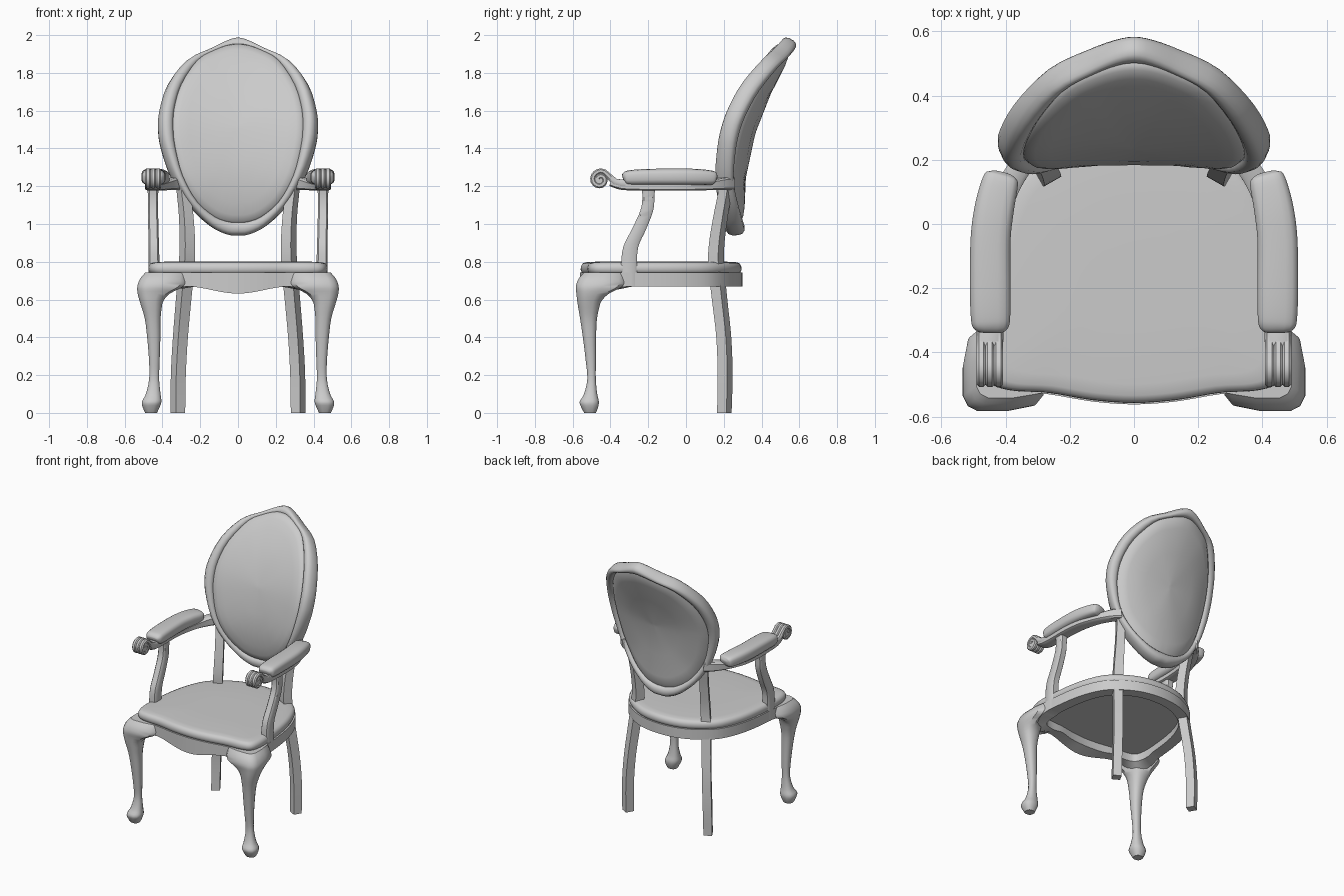
import bpy, bmesh, math
from mathutils import Vector

if "Cube" in bpy.data.objects:
    bpy.data.objects.remove(bpy.data.objects["Cube"])

grey = bpy.data.materials.new("plain grey")
grey.diffuse_color = (0.6, 0.6, 0.6, 1)
grey.use_nodes = True
grey.node_tree.nodes["Principled BSDF"].inputs["Base Color"].default_value = grey.diffuse_color


def spline(pts, n=4, closed=False):
    """Catmull-Rom resampling of tuples of any length."""
    m, out = len(pts), []
    get = (lambda i: pts[i % m]) if closed else (lambda i: pts[max(0, min(m - 1, i))])
    for i in range(m if closed else m - 1):
        for s in range(n):
            t = s / n
            out.append(tuple(0.5 * (2 * b + (c - a) * t + (2 * a - 5 * b + 4 * c - d) * t * t
                                    + (3 * b - a - 3 * c + d) * t ** 3)
                             for a, b, c, d in zip(get(i - 1), get(i), get(i + 1), get(i + 2))))
    return out if closed else out + [tuple(pts[-1])]


def section(sides, power):
    """Superellipse with unit half sizes: power 1 is round, lower is squarer."""
    pts = []
    for i in range(sides):
        a = math.tau * (i + 0.5) / sides
        c, s = math.cos(a), math.sin(a)
        pts.append((math.copysign(abs(c) ** power, c), math.copysign(abs(s) ** power, s)))
    return pts


def loft(name, rings, loop=False, caps=True, mirror=False, angle=40):
    """Skin a list of equal rings, optionally mirrored across x."""
    bm = bmesh.new()
    vs = [[bm.verts.new(p) for p in r] for r in rings]
    n = len(vs[0])
    for i in range(len(vs) if loop else len(vs) - 1):
        a, b = vs[i], vs[(i + 1) % len(vs)]
        for j in range(n):
            k = (j + 1) % n
            bm.faces.new((a[j], a[k], b[k], b[j]))
    if caps and not loop:
        bm.faces.new(vs[0])
        bm.faces.new(vs[-1])
    if mirror:
        copy = bmesh.ops.duplicate(bm, geom=bm.verts[:] + bm.edges[:] + bm.faces[:])["geom"]
        for v in copy:
            if isinstance(v, bmesh.types.BMVert):
                v.co.x *= -1
    bmesh.ops.recalc_face_normals(bm, faces=bm.faces)
    me = bpy.data.meshes.new(name)
    bm.to_mesh(me)
    bm.free()
    ob = bpy.data.objects.new(name, me)
    bpy.context.collection.objects.link(ob)
    me.materials.append(grey)
    bpy.context.view_layer.objects.active = ob
    ob.select_set(True)
    bpy.ops.object.shade_smooth_by_angle(angle=math.radians(angle))
    ob.select_set(False)
    return ob


def upright(name, rows, sec, n=4):
    """Leg or post from rows of (z, x, y, half x, half y, wing); wings spread along the rail."""
    rings = []
    for z, x, y, hx, hy, *wing in spline(rows, n):
        w = max(0, wing[0]) if wing else 0
        ring = []
        for u, v in sec:
            dx = -w * min(1, -1.2 * u) if u < 0 and v < 0 else 0
            dy = w * min(1, 1.2 * v) if u > 0 and v > 0 else 0
            ring.append((x + hx * u + dx, y + hy * v + dy, z))
        rings.append(ring)
    return loft(name, rings, mirror=True)


def sweep(name, rows, sec, n=4, side=None, mirror=True):
    """Bar along rows of (x, y, z, half width, half height)."""
    pts = spline(rows, n)
    rings = []
    for i, p in enumerate(pts):
        t = Vector(pts[min(i + 1, len(pts) - 1)][:3]) - Vector(pts[max(i - 1, 0)][:3])
        t.normalize()
        s = side or t.cross(Vector((0, 0, 1))).normalized()
        w = s.cross(t)
        rings.append([Vector(p[:3]) + s * p[3] * u + w * p[4] * v for u, v in sec])
    return loft(name, rings, mirror=mirror)


def both_sides(half):
    """Half outline starting and ending on x = 0 to a full closed outline."""
    return half + [(-x, y) for x, y in half[-2:0:-1]]


# ---- Oval back: bowed and leaning surface ----
LEAN = spline([(0.9, 0.27), (1.1, 0.26), (1.25, 0.265), (1.5, 0.32), (1.7, 0.397),
               (1.85, 0.475), (1.97, 0.545), (2.03, 0.58)], 6)


def lean(z):
    for (a, ya), (b, yb) in zip(LEAN, LEAN[1:]):
        if z <= b:
            return ya + (yb - ya) * (z - a) / (b - a)
    return LEAN[-1][1]


def on_back(x, z, off=0.0):
    nrm = Vector((1.1 * x, 1, -(lean(z + .03) - lean(z - .03)) / .06)).normalized()
    return Vector((x, lean(z) - 0.55 * x * x, z)) + nrm * off


outer = spline(both_sides([(0, 1.982), (.06, 1.965), (.15, 1.92), (.275, 1.86), (.37, 1.74), (.413, 1.6),
                           (.418, 1.5), (.402, 1.4), (.35, 1.25), (.262, 1.1), (.15, .99), (.06, .945),
                           (0, .94)]), 3, True)
inner = spline(both_sides([(0, 1.925), (.05, 1.92), (.125, 1.895), (.215, 1.845), (.305, 1.72), (.343, 1.6),
                           (.35, 1.5), (.34, 1.4), (.3, 1.25), (.22, 1.12), (.125, 1.045), (.05, 1.02),
                           (0, 1.017)]), 3, True)

rings = []
for (xo, zo), (xi, zi) in zip(outer, inner):
    cx, cz, hx, hz = (xo + xi) / 2, (zo + zi) / 2, (xo - xi) / 2, (zo - zi) / 2
    top = max(0, min(1, (cz - 1.7) / .25))
    rings.append([on_back(cx + hx * u, cz + hz * u, .05 * v - .004 + top * (.012 - .008 * v))
                  for u, v in section(12, 0.8)])
loft("back_frame", rings, loop=True, angle=60)

# Padded panel, domed on the front and slightly on the rear
profile = [(.04, -.09), (.35, -.086), (.6, -.077), (.8, -.066), (.93, -.057), (1.0, -.046), (1.03, -.03),
           (1.03, .02), (.96, .04), (.85, .05), (.5, .052), (.04, .052)]
loft("back_cushion", [[on_back(x * r, 1.49 + (z - 1.49) * r, off) for x, z in inner]
                      for r, off in profile], angle=50)

# ---- Seat ----
seat = spline(both_sides([(0, -.562), (.13, -.553), (.27, -.53), (.39, -.522), (.455, -.495), (.478, -.42),
                          (.475, -.3), (.455, -.12), (.42, .02), (.36, .14), (.26, .225), (.14, .28),
                          (0, .298)]), 4, True)


def scaled(f, z):
    return [(x * f, -.13 + (y + .13) * f, z) for x, y in seat]


loft("seat_cushion", [scaled(f, z) for f, z in
                      [(.95, .735), (.975, .742), (.99, .758), (.987, .775), (.97, .79), (.935, .797),
                       (.85, .8), (.4, .802), (.05, .802)]], angle=50)


def rail_bottom(x, y):
    """Curved apron edge: a drop in the middle and brackets at the front legs."""
    z = .67
    if y < -.4 and abs(x) < .28:
        z -= .019 * (1 + math.cos(math.pi * abs(x) / .28))
    d = math.hypot(abs(x) - .46, y + .5)
    return z - .08 * max(0, 1 - d / .19) ** 1.5


rings = []
for x, y in seat:
    low, xi, yi = rail_bottom(x, y), x * .83, -.13 + (y + .13) * .83
    rings.append([(x, y, low), (x, y, .742), (xi, yi, .742), (xi, yi, max(low, .66))])
loft("seat_rail", rings, loop=True)
loft("seat_base", [scaled(.85, .715), scaled(.85, .735)])

# ---- Legs ----
upright("front_leg", [(0, .46, -.508, .032, .032, 0), (.03, .46, -.51, .046, .046, 0), (.06, .457, -.512, .053, .052, 0),
                      (.1, .449, -.505, .04, .036, 0), (.18, .444, -.5, .027, .023, 0), (.28, .443, -.504, .029, .028, 0),
                      (.4, .446, -.511, .036, .036, 0), (.5, .452, -.516, .043, .046, 0), (.58, .459, -.514, .06, .062, 0),
                      (.63, .462, -.51, .071, .072, .03), (.67, .461, -.509, .074, .076, .1),
                      (.71, .45, -.5, .07, .071, .1), (.742, .435, -.485, .058, .058, .1)],
        section(12, 0.8), 3)
upright("back_leg", [(0, .318, .203, .03, .03), (.2, .316, .207, .031, .031), (.4, .305, .2, .031, .031),
                     (.6, .288, .178, .032, .032), (.78, .272, .16, .033, .033), (.9, .268, .163, .032, .032),
                     (1.05, .275, .185, .03, .03), (1.18, .29, .208, .028, .028), (1.25, .295, .21, .028, .028)],
        [(-1.28, -.35), (.35, -1.28), (1.28, .35), (-.35, 1.28)])

# ---- Arms ----
upright("arm_post", [(.67, .445, -.302, .03, .044), (.78, .445, -.302, .03, .043), (.88, .446, -.292, .029, .041),
                     (.97, .448, -.25, .028, .039), (1.07, .45, -.208, .028, .035), (1.14, .45, -.199, .028, .033),
                     (1.2, .45, -.2, .03, .037)], section(8, 0.4))
sweep("arm_rail", [(.3, .235, 1.215, .035, .035), (.345, .19, 1.212, .036, .033), (.395, .11, 1.203, .038, .025),
                   (.435, 0, 1.197, .042, .02), (.45, -.12, 1.197, .042, .02), (.45, -.25, 1.199, .042, .022),
                   (.45, -.34, 1.208, .041, .028), (.45, -.40, 1.222, .036, .022)], section(8, 0.4))
sweep("arm_pad", [(.41, .158, 1.24, .025, .015), (.412, .15, 1.242, .046, .028), (.417, .13, 1.245, .057, .038),
                  (.435, .05, 1.249, .062, .043), (.447, -.05, 1.25, .063, .044), (.448, -.2, 1.249, .064, .043),
                  (.447, -.29, 1.246, .062, .04), (.446, -.32, 1.244, .056, .033), (.446, -.333, 1.24, .04, .018)],
      section(16, 0.6))

# Fluted scroll at the front of each arm
for i, x in enumerate((.422, .449, .476)):
    path = [(x, -.32, 1.213, .016, .025), (x, -.375, 1.222, .0155, .02)]
    for k in range(11):
        a = math.radians(60 + 45 * k)
        r = .047 - .0032 * k
        path.append((x, -.455 + r * math.cos(a), 1.235 + r * math.sin(a), .0155, .015))
    sweep("arm_scroll_%d" % (i + 1), path, section(8, 0.8), 2, Vector((1, 0, 0)))
core = [[(x, -.455 + .036 * math.cos(k * math.tau / 12), 1.235 + .036 * math.sin(k * math.tau / 12))
         for k in range(12)] for x in (.412, .486)]
loft("scroll_core", core, mirror=True)
